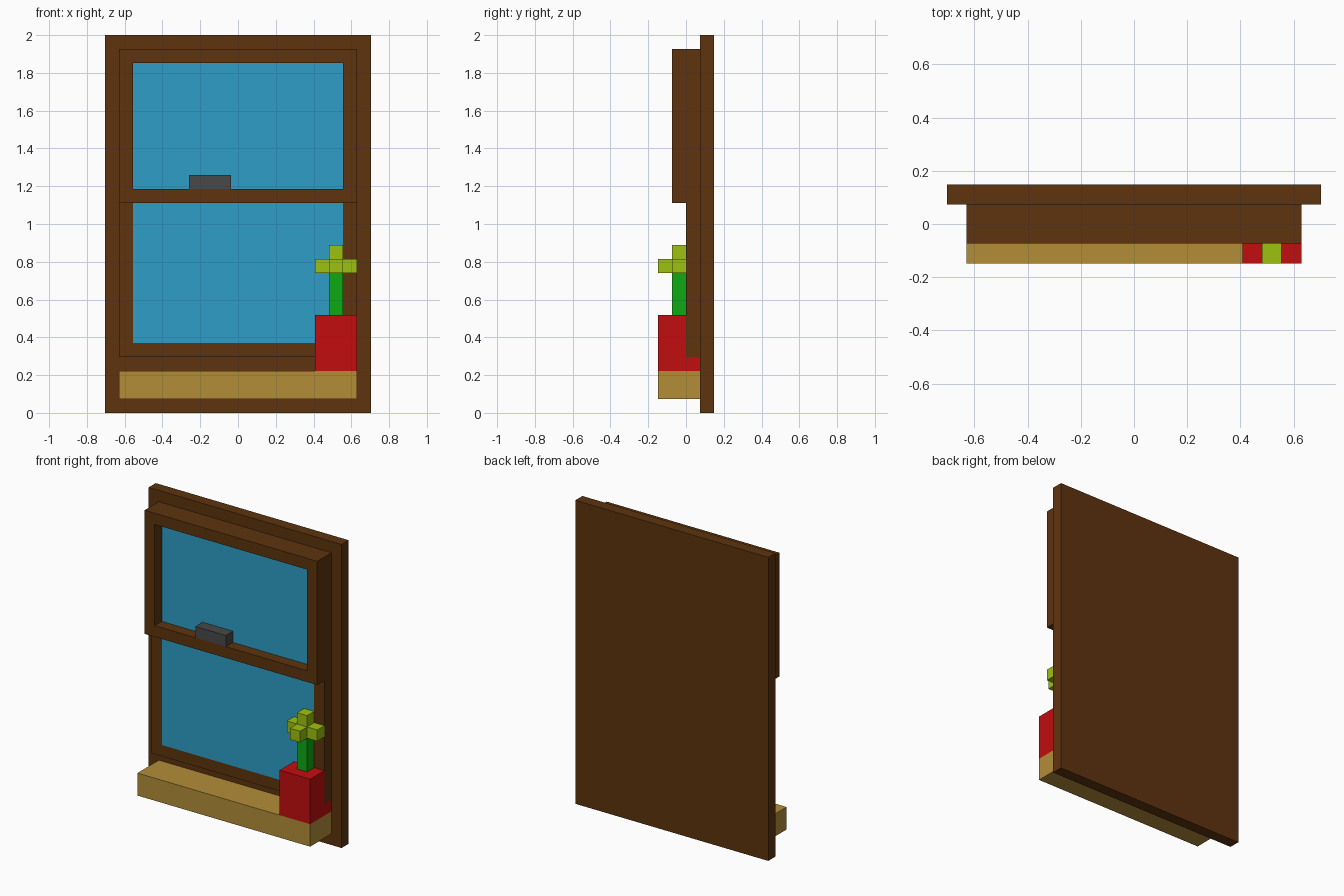
import bpy, bmesh
from mathutils import Vector

U = 2 / 27  # block size: the whole model sits on this grid

cube = bpy.data.objects.get("Cube")
if cube:
    bpy.data.objects.remove(cube, do_unlink=True)


def material(name, srgb):
    """Flat material from 0-255 sRGB values."""
    lin = [((c / 255 + 0.055) / 1.055) ** 2.4 if c > 10 else c / 255 / 12.92 for c in srgb]
    m = bpy.data.materials.new(name)
    m.use_nodes = True
    m.diffuse_color = (*lin, 1)
    bsdf = m.node_tree.nodes["Principled BSDF"]
    bsdf.inputs["Base Color"].default_value = (*lin, 1)
    bsdf.inputs["Roughness"].default_value = 0.9
    return m


wood = material("dark wood", (94, 52, 14))
glass = material("blue glass", (46, 157, 198))
sill_wood = material("light wood", (180, 141, 56))
pot_red = material("red pot", (194, 13, 15))
stem_green = material("stem green", (15, 168, 18))
leaf_green = material("leaf green", (157, 193, 16))
metal = material("grey metal", (72, 72, 72))


def blocks(name, mat, *boxes):
    """One object from boxes given as (x0, x1, y0, y1, z0, z1) in grid units."""
    bm = bmesh.new()
    for x0, x1, y0, y1, z0, z1 in boxes:
        lo, hi = Vector((x0, y0, z0)) * U, Vector((x1, y1, z1)) * U
        for v in bmesh.ops.create_cube(bm, size=1)["verts"]:
            v.co = (lo + hi) / 2 + v.co * (hi - lo)
    mesh = bpy.data.meshes.new(name)
    bm.to_mesh(mesh)
    bm.free()
    mesh.materials.append(mat)
    obj = bpy.data.objects.new(name, mesh)
    bpy.context.collection.objects.link(obj)
    return obj


def stiles(y0, z0, z1):
    """Mirrored pair of upright frame members."""
    return [(-8.5, -7.5, y0, 1, z0, z1), (7.5, 8.5, y0, 1, z0, z1)]


# Backing board
blocks("back_panel", wood, (-9.5, 9.5, 1, 2, 0, 27))

# Upper sash stands one block proud of the lower one
blocks("upper_sash", wood, *stiles(-1, 15, 26),
       (-7.5, 7.5, -1, 1, 15, 16), (-7.5, 7.5, -1, 1, 25, 26))
blocks("upper_pane", glass, (-7.5, 7.5, 0, 1, 16, 25))

# Lower sash, closed at the top by the upper rail
blocks("lower_sash", wood, *stiles(0, 4, 15), (-7.5, 7.5, 0, 1, 4, 5))
blocks("lower_pane", glass, (-7.5, 7.5, 0, 1, 5, 15))

# Handle on the meeting rail, and the sill
blocks("handle", metal, (-3.5, -0.5, -1, 0, 16, 17))
blocks("sill", sill_wood, (-8.5, 8.5, -2, 1, 1, 3))

# Potted plant; the pot's foot tucks under the lower sash
blocks("pot", pot_red, (5.5, 8.5, -2, 0, 3, 7), (5.5, 8.5, 0, 1, 3, 4))
blocks("stem", stem_green, (6.5, 7.5, -1, 0, 7, 10))
blocks("leaves", leaf_green,
       (5.5, 6.5, -1, 0, 10, 11), (7.5, 8.5, -1, 0, 10, 11),
       (6.5, 7.5, -2, -1, 10, 11), (6.5, 7.5, -1, 0, 10, 12))
